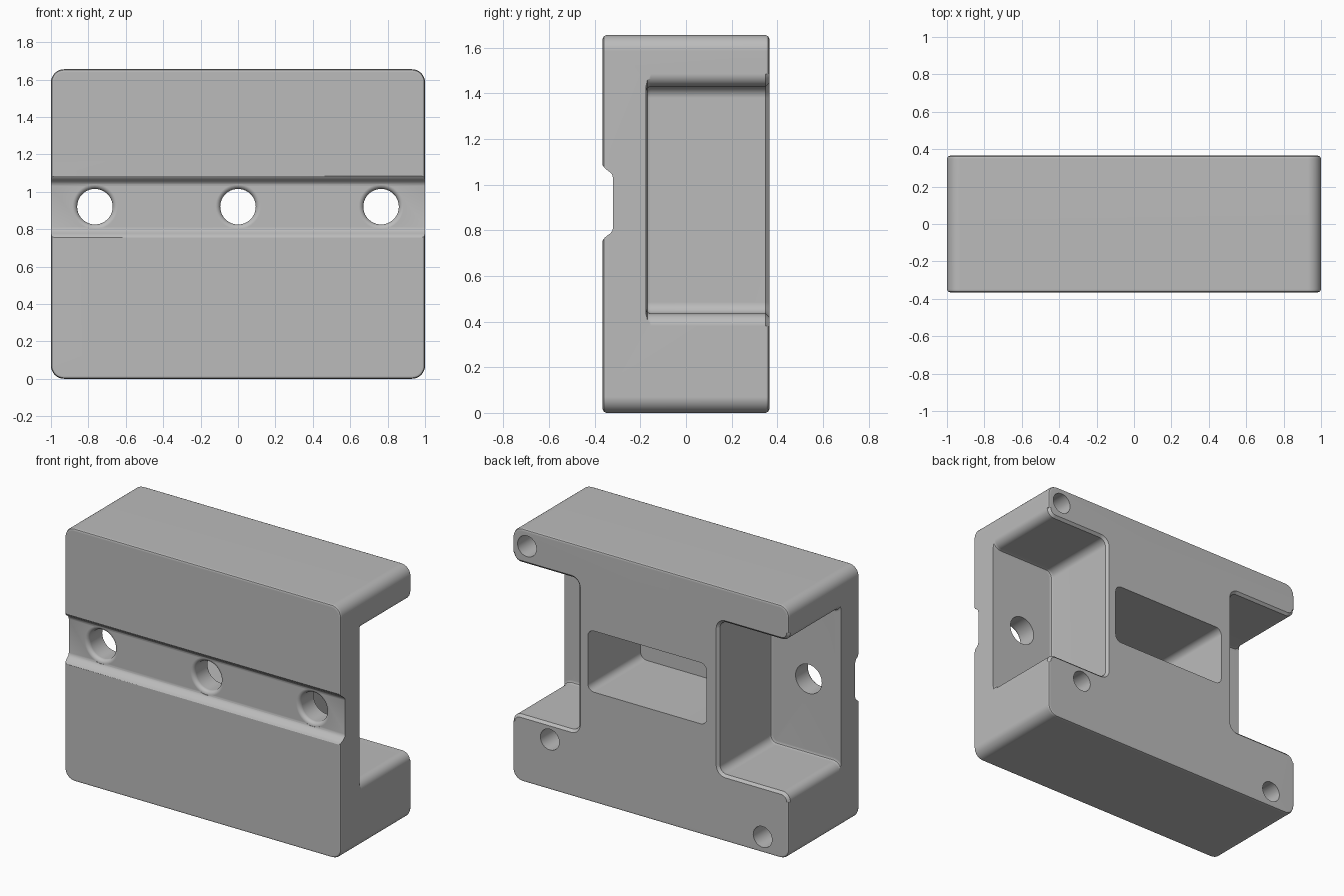
import bpy, bmesh, math
from mathutils import Vector

if "Cube" in bpy.data.objects:
    bpy.data.objects.remove(bpy.data.objects["Cube"], do_unlink=True)

HEIGHT, FRONT, BACK = 1.655, -0.365, 0.365
MID_Z = 0.92
EDGE = 0.016          # small rim chamfer
FLOOR = -0.175        # depth of the rear pockets

grey = bpy.data.materials.new("grey_metal")
grey.use_nodes = True
grey.diffuse_color = (0.5, 0.5, 0.5, 1)
grey.node_tree.nodes["Principled BSDF"].inputs["Base Color"].default_value = (0.5, 0.5, 0.5, 1)


def arc(cx, cz, r, start, end, steps=8):
    """Points on an arc, angles in degrees."""
    angles = [math.radians(start + (end - start) * i / steps) for i in range(steps + 1)]
    return [(cx + r * math.cos(a), cz + r * math.sin(a)) for a in angles]


def rounded_rect(x0, x1, z0, z1, r):
    return (arc(x1 - r, z1 - r, r, 0, 90) + arc(x0 + r, z1 - r, r, 90, 180)
            + arc(x0 + r, z0 + r, r, 180, 270) + arc(x1 - r, z0 + r, r, 270, 360))


def loft(name, sections):
    """Solid through matching (depth, outline) sections."""
    bm = bmesh.new()
    rings = [[bm.verts.new((x, y, z)) for x, z in outline] for y, outline in sections]
    n = len(rings[0])
    for a, b in zip(rings, rings[1:]):
        for i in range(n):
            j = (i + 1) % n
            bm.faces.new((a[i], a[j], b[j], b[i]))
    bm.faces.new(rings[0])
    bm.faces.new(rings[-1])
    bmesh.ops.recalc_face_normals(bm, faces=bm.faces)
    mesh = bpy.data.meshes.new(name)
    bm.to_mesh(mesh)
    bm.free()
    mesh.materials.append(grey)
    obj = bpy.data.objects.new(name, mesh)
    bpy.context.collection.objects.link(obj)
    return obj


def round_hole(name, x, z, sections):
    return loft(name, [(y, arc(x, z, r, 0, 351, 39)) for y, r in sections])


def pocket_outline(side, wall, d):
    """Side pocket with rounded inner corners and a flared mouth, grown by d."""
    low, high, inner, mouth = 0.435, 1.43, 0.05, 0.055
    w, lo, hi, r, m = wall - d, low - d, high + d, inner + d, mouth - d
    pts = [(1.1, high + mouth)]
    pts += arc(1 - mouth, high + mouth, m, 0, -90)
    pts += arc(w + r, hi - r, r, 90, 180)
    pts += arc(w + r, lo + r, r, 180, 270)
    pts += arc(1 - mouth, low - mouth, m, 90, 0)
    pts.append((1.1, low - mouth))
    return [(side * x, z) for x, z in pts]


# Main block with chamfered front and back rims
def block_outline(d):
    return rounded_rect(-1 + d, 1 - d, d, HEIGHT - d, 0.07 - d)

block = loft("mounting_block", [
    (FRONT, block_outline(EDGE)), (FRONT + EDGE * 0.3, block_outline(EDGE * 0.3)),
    (FRONT + EDGE, block_outline(0)),
    (BACK - EDGE, block_outline(0)), (BACK - EDGE * 0.3, block_outline(EDGE * 0.3)),
    (BACK, block_outline(EDGE))])

cutters = []

# Open side pockets
for side, wall in ((1, 0.525), (-1, 0.49)):
    cutters.append(loft("side_pocket", [
        (FLOOR, pocket_outline(side, wall, -0.02)),
        (FLOOR + 0.006, pocket_outline(side, wall, -0.006)),
        (FLOOR + 0.02, pocket_outline(side, wall, 0)),
        (BACK - EDGE, pocket_outline(side, wall, 0)),
        (BACK + EDGE, pocket_outline(side, wall, 2 * EDGE))]))

# Closed centre window
window = rounded_rect(-0.405, 0.455, 0.725, 1.125, 0.045)
cutters.append(loft("centre_window", [(FLOOR - 0.005, window), (BACK + 0.1, window)]))

# Shallow groove across the front, built as a half profile and mirrored
half = [(FRONT - 0.05, 0.165), (FRONT, 0.165), (-0.356, 0.152), (-0.345, 0.143),
        (-0.332, 0.134), (-0.323, 0.123), (-0.32, 0.11)]
profile = half + [(y, -h) for y, h in reversed(half)]
groove = loft("front_groove", [(x, [(y, MID_Z + h) for y, h in profile]) for x in (-1.1, 1.1)])
for v in groove.data.vertices:
    v.co = Vector((v.co.y, v.co.x, v.co.z))
groove.data.flip_normals()
cutters.append(groove)

# Through holes with softened mouths
lip = 0.026
mouth = [(-0.32 + lip * (1 - math.cos(a)), 0.095 + lip * (1 - math.sin(a)))
         for a in (math.radians(15 * i) for i in range(7))]
for x in (-0.765, 0, 0.765):
    cutters.append(round_hole("through_hole", x, MID_Z, [(FRONT - 0.05, 0.095 + lip)] + mouth + [(-0.1, 0.095)]))

# Blind fixing holes in the back
for x, z in ((0.895, 1.55), (0.73, 0.33), (-0.81, 0.105)):
    cutters.append(round_hole("fixing_hole", x, z, [(-0.05, 0.068), (BACK + 0.05, 0.068)]))

# Cut everything from the block
bpy.context.view_layer.objects.active = block
block.select_set(True)
for cutter in cutters:
    cutter.hide_render = True
    mod = block.modifiers.new("cut", "BOOLEAN")
    mod.operation, mod.solver, mod.object = "DIFFERENCE", "EXACT", cutter
    bpy.ops.object.modifier_apply(modifier=mod.name)
    bpy.data.objects.remove(cutter, do_unlink=True)

bpy.ops.object.shade_smooth_by_angle(angle=math.radians(32))
normals = block.modifiers.new("even_shading", "WEIGHTED_NORMAL")
normals.keep_sharp = True
